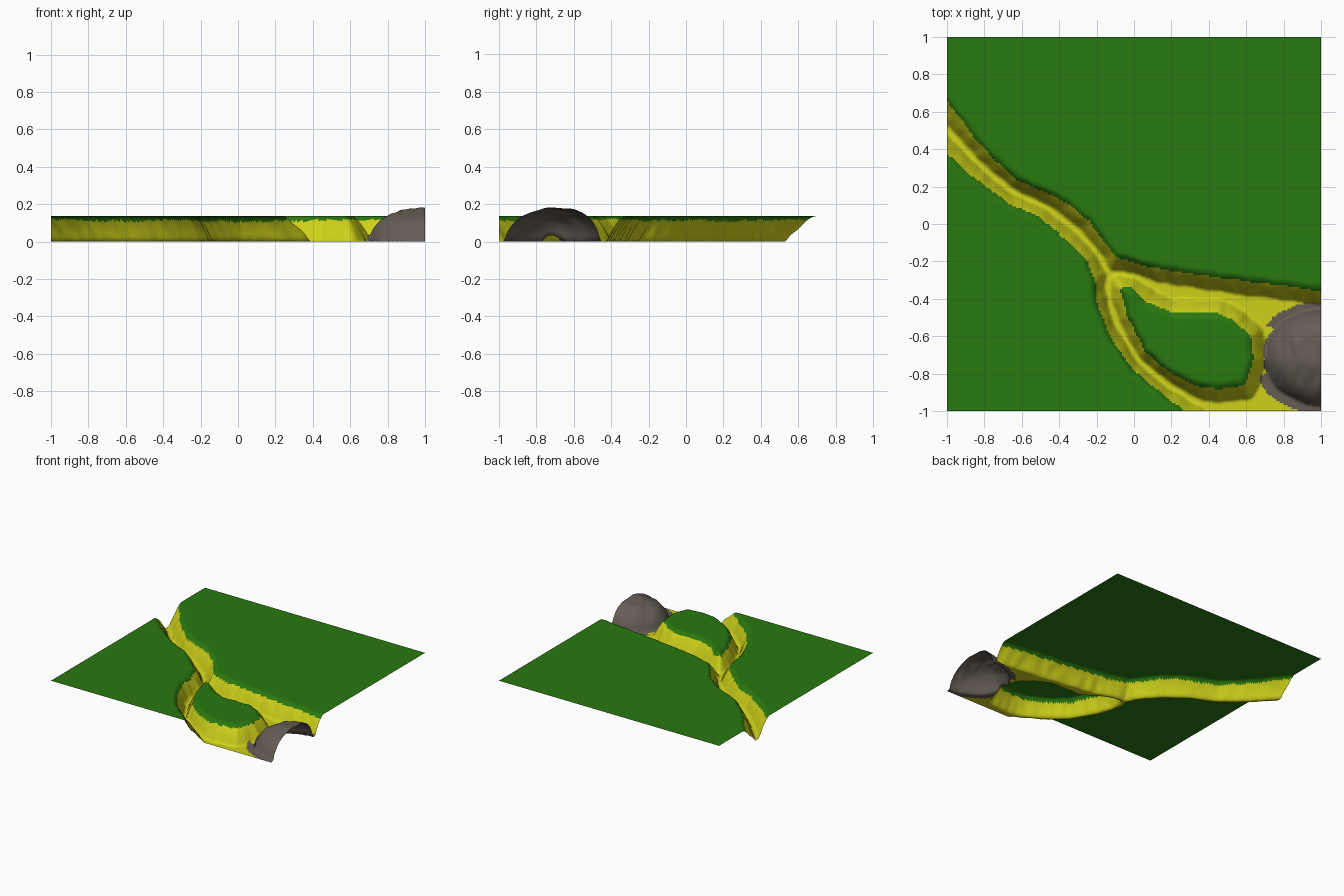
import bpy, bmesh, math
from mathutils import Vector, noise
from mathutils.geometry import intersect_point_line

if "Cube" in bpy.data.objects:
    bpy.data.objects.remove(bpy.data.objects["Cube"])

N, H = 190, 0.137  # grid cells per side, plateau height

# Rim lines of the canyon: north bank, south bank, island
north = [(-1.2, .90), (-1, .66), (-.8, .40), (-.63, .24), (-.4, .14), (-.24, .02), (-.1, -.17),
         (.05, -.22), (.4, -.275), (.7, -.315), (1, -.35), (1.3, -.37)]
south = [(-1.2, .57), (-1, .38), (-.8, .20), (-.65, .10), (-.5, .03), (-.35, -.10), (-.25, -.19),
         (-.215, -.30), (-.20, -.43), (-.13, -.60), (0, -.79), (.15, -.91), (.27, -1), (.45, -1.15)]
island = [(-.07, -.34), (-.01, -.34), (.07, -.42), (.2, -.48), (.45, -.48), (.55, -.53), (.62, -.6),
          (.635, -.72), (.59, -.86), (.45, -.875), (.35, -.865), (.2, -.80), (.06, -.68), (-.03, -.5)]
canyon = north + [(1.3, -1.3)] + south[::-1]


def dist(x, y, line):
    best = 9.0
    for (ax, ay), (bx, by) in zip(line, line[1:]):
        dx, dy = bx - ax, by - ay
        t = max(0, min(1, ((x - ax) * dx + (y - ay) * dy) / (dx * dx + dy * dy)))
        best = min(best, math.hypot(x - ax - t * dx, y - ay - t * dy))
    return best


def inside(x, y, poly):
    hit = False
    for (ax, ay), (bx, by) in zip(poly, poly[1:] + poly[:1]):
        if (ay > y) != (by > y) and x < ax + (y - ay) * (bx - ax) / (by - ay):
            hit = not hit
    return hit


def rock_radius(x, y):
    return math.hypot((x - 1) / .3, (y + .715) / .255)


def sample(x, y):
    """Return height and zone: 0 grass, 1 canyon, 2 rock."""
    ds = sorted((dist(x, y, north), dist(x, y, south), dist(x, y, island + island[:1])))
    wet = inside(x, y, canyon) and not inside(x, y, island)
    d = ds[0] if wet else -ds[0]
    width = min(.085, .46 * (ds[0] + ds[1]))
    d += .008 * noise.noise(Vector((x * 14, y * 14, 0)))
    t = max(0, min(1, (d + .028) / (width + .02)))
    z = H * (1 - t ** 1.6)
    zone = 1 if d > 0 else 0
    # Rocky dome standing on the canyon floor, cut open by the right edge
    r = rock_radius(x, y) + .035 * noise.noise(Vector((x * 9, y * 9, 3)))
    if r < 1:
        v = (y + .715) / .255
        dome = .177 * (1 + .1 * v) * (1 - r ** 2.6) ** .6
        dome *= 1 + .07 * noise.noise(Vector((x * 22, y * 10, 7)))
        z = max(z, dome)
    if d > .06 and r < (1.2 if y < -.8 or y > -.55 else 1.05):
        zone = 2
    return max(z, 0), zone


coords = [-1 + 2 * i / N for i in range(N + 1)]
field = [[sample(x, y) for y in coords] for x in coords]


# One object per ground type, cut from the same height field
def sheet(name, zone, color):
    bm = bmesh.new()
    cache = {}

    def vert(i, j):
        if (i, j) not in cache:
            cache[i, j] = bm.verts.new((coords[i], coords[j], field[i][j][0]))
        return cache[i, j]

    for i in range(N):
        for j in range(N):
            corners = [(i, j), (i + 1, j), (i + 1, j + 1), (i, j + 1)]
            zones = sorted(field[a][b][1] for a, b in corners)
            if zones[1] == zone:
                f = bm.faces.new([vert(a, b) for a, b in corners])
                f.smooth = True
    mesh = bpy.data.meshes.new(name)
    bm.to_mesh(mesh)
    bm.free()
    mat = bpy.data.materials.new(name + "_color")
    mat.diffuse_color = color
    mat.use_nodes = True
    mat.node_tree.nodes["Principled BSDF"].inputs["Base Color"].default_value = mat.diffuse_color
    mesh.materials.append(mat)
    bpy.context.collection.objects.link(bpy.data.objects.new(name, mesh))


sheet("grass_plateau", 0, (.022, .19, .005, 1))
sheet("canyon_walls_and_floor", 1, (.62, .64, .01, 1))
sheet("rock_dome", 2, (.13, .11, .09, 1))
